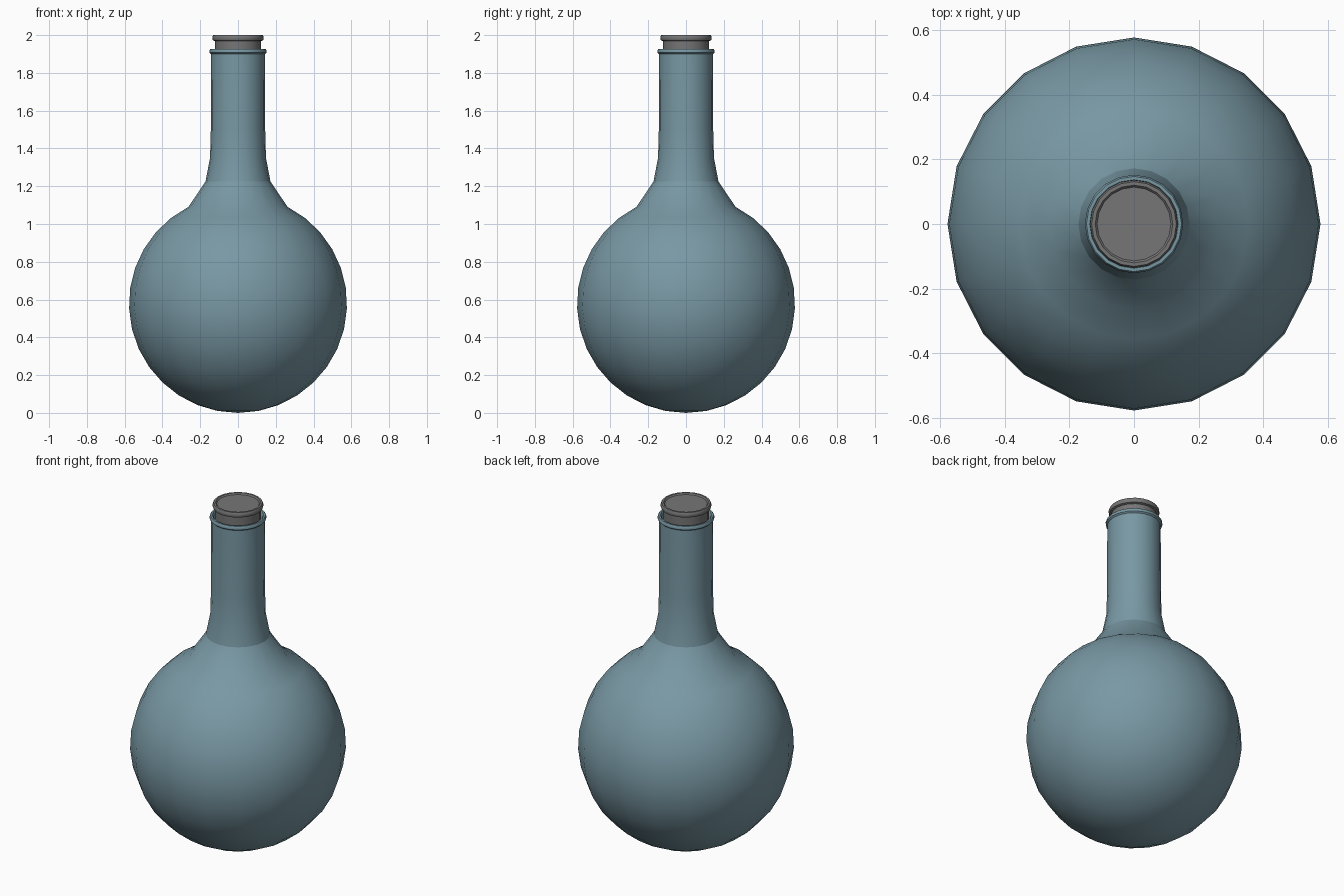
import bpy, bmesh, math

SIDES = 20

cube = bpy.data.objects.get("Cube")
if cube:
    bpy.data.objects.remove(cube, do_unlink=True)


def material(name, rgb):
    mat = bpy.data.materials.new(name)
    mat.use_nodes = True
    mat.diffuse_color = (*rgb, 1)
    mat.node_tree.nodes["Principled BSDF"].inputs["Base Color"].default_value = (*rgb, 1)
    return mat


def lathe(name, profile, mat, angle):
    """Turn a (radius, height) profile around the z axis."""
    bm = bmesh.new()
    verts = [bm.verts.new((r, 0, z)) for r, z in profile]
    edges = [bm.edges.new(pair) for pair in zip(verts, verts[1:])]
    bmesh.ops.spin(bm, geom=verts + edges, cent=(0, 0, 0), axis=(0, 0, 1),
                   angle=math.tau, steps=SIDES)
    bmesh.ops.remove_doubles(bm, verts=bm.verts, dist=1e-4)
    bmesh.ops.recalc_face_normals(bm, faces=bm.faces)
    # Open shells must face away from the axis
    widest = max(bm.faces, key=lambda f: f.calc_center_median().to_2d().length)
    if widest.normal.to_2d().dot(widest.calc_center_median().to_2d()) < 0:
        bmesh.ops.reverse_faces(bm, faces=bm.faces)
    mesh = bpy.data.meshes.new(name)
    bm.to_mesh(mesh)
    bm.free()
    mesh.materials.append(mat)
    obj = bpy.data.objects.new(name, mesh)
    bpy.context.collection.objects.link(obj)
    bpy.ops.object.select_all(action="DESELECT")
    obj.select_set(True)
    bpy.context.view_layer.objects.active = obj
    bpy.ops.object.shade_smooth_by_angle(angle=math.radians(angle))
    return obj


glass = material("blue_glass", (0.19, 0.315, 0.37))
grey = material("grey_stopper", (0.18, 0.18, 0.18))

# Round bulb with the flared shoulder
R = 0.577
RINGS = 14
START, END = math.radians(-90), math.radians(63)
arc = [START + (END - START) * i / RINGS for i in range(RINGS + 1)]
bulb = [(R * math.cos(a), R + R * math.sin(a)) for a in arc]
lathe("bulb", bulb + [(0.172, 1.225)], glass, 50)

# Neck, rolled lip and the inside wall down to the stopper
neck = [(0.172, 1.225), (0.148, 1.35), (0.144, 1.5), (0.143, 1.9),
        (0.151, 1.907), (0.152, 1.918), (0.147, 1.926), (0.137, 1.926),
        (0.13, 1.915), (0.128, 1.8), (0, 1.8)]
lathe("neck", neck, glass, 40)

# Stopper with a rounded rim and a shallow dished top
stopper = [(0, 1.81), (0.122, 1.81), (0.122, 1.968), (0.133, 1.972),
           (0.136, 1.98), (0.136, 1.99), (0.131, 2.0), (0.12, 2.0),
           (0.114, 1.993), (0, 1.993)]
lathe("stopper", stopper, grey, 35)
